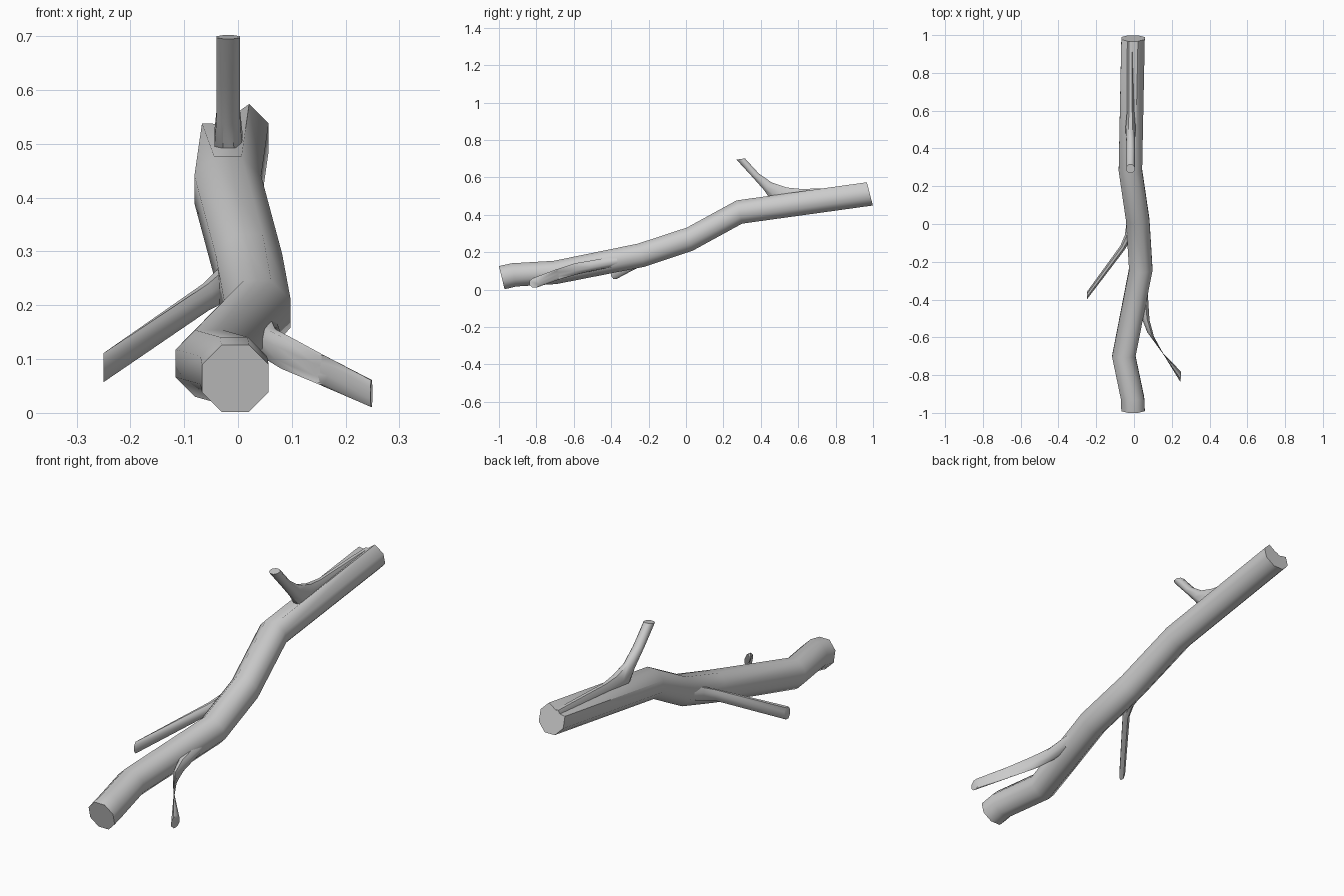
import bpy, bmesh, math
from mathutils import Vector

if "Cube" in bpy.data.objects:
    bpy.data.objects.remove(bpy.data.objects["Cube"])


def tube(name, rings, sides=8, adjust=None):
    """Loft a faceted tube through rings of (centre, half-width u, half-height v)."""
    bm = bmesh.new()
    loops = []
    k = 1 / math.cos(math.pi / sides)
    for c, u, v in rings:
        c, u, v = Vector(c), Vector(u), Vector(v)
        loop = []
        for i in range(sides):
            a = 2 * math.pi * (i + 0.5) / sides
            loop.append(bm.verts.new(c + u * k * math.cos(a) + v * k * math.sin(a)))
        loops.append(loop)
    if adjust:
        adjust(loops)
    for a, b in zip(loops, loops[1:]):
        for i in range(sides):
            j = (i + 1) % sides
            bm.faces.new((a[i], a[j], b[j], b[i]))
    bm.faces.new(loops[0])
    bm.faces.new(loops[-1])
    bmesh.ops.recalc_face_normals(bm, faces=bm.faces)
    me = bpy.data.meshes.new(name)
    bm.to_mesh(me)
    bm.free()
    ob = bpy.data.objects.new(name, me)
    bpy.context.collection.objects.link(ob)
    bpy.ops.object.select_all(action='DESELECT')
    ob.select_set(True)
    bpy.context.view_layer.objects.active = ob
    bpy.ops.object.shade_smooth_by_angle(angle=math.radians(50))
    return ob


# main branch: centre x, y, z and lean of each ring
R = 0.062
path = [(-0.005, -0.985, 0.064, -0.015), (-0.008, -0.92, 0.079, -0.012),
        (-0.054, -0.70, 0.092, -0.008), (0.036, -0.24, 0.184, -0.017),
        (0.020, 0.02, 0.270, -0.015), (-0.019, 0.285, 0.415, -0.015),
        (-0.005, 0.983, 0.512, -0.016)]


def chip(loops):
    # shallow groove running out to the back end
    loops[-1][2].co.z -= 0.037


tube("main_branch", [((x, y, z), (R, 0, 0), (0, d, R)) for x, y, z, d in path],
     adjust=chip)

# upper twig: lower/front and upper/back edges in the side view (y, z)
edges = [((0.27, 0.695), (0.315, 0.702)), ((0.348, 0.61), (0.39, 0.62)),
         ((0.415, 0.535), (0.46, 0.572)), ((0.46, 0.47), (0.54, 0.546)),
         ((0.58, 0.46), (0.62, 0.538)), ((0.975, 0.50), (0.965, 0.55))]
rings = []
for i, ((y0, z0), (y1, z1)) in enumerate(edges):
    w = 0.022 if i < 3 else 0.026 if i == 3 else 0.018
    rings.append(((-0.018, (y0 + y1) / 2, (z0 + z1) / 2), (w, 0, 0),
                  (0, (y1 - y0) / 2, (z1 - z0) / 2)))
tube("upper_twig", rings)

# right twig, curving back into the branch
tube("right_twig", [
    ((0.248, -0.81, 0.036), (0.002, 0.027, 0), (0, 0, 0.025)),
    ((0.155, -0.69, 0.080), (-0.012, 0.018, 0), (0, 0, 0.027)),
    ((0.088, -0.585, 0.112), (-0.018, 0.012, 0), (0, 0, 0.030)),
    ((0.060, -0.50, 0.128), (-0.022, 0.008, 0), (0, 0, 0.028)),
    ((0.045, -0.36, 0.155), (-0.028, 0.006, 0), (0, 0, 0.028))])

# left twig
tube("left_twig", [
    ((-0.25, -0.38, 0.084), (0, 0.020, 0), (0, 0, 0.027)),
    ((-0.06, -0.125, 0.215), (-0.012, 0.010, 0), (0, 0, 0.025)),
    ((-0.033, -0.07, 0.235), (-0.016, 0.010, 0), (0, 0, 0.030)),
    ((-0.010, 0.03, 0.265), (-0.025, 0.006, 0), (0, 0, 0.030))])
